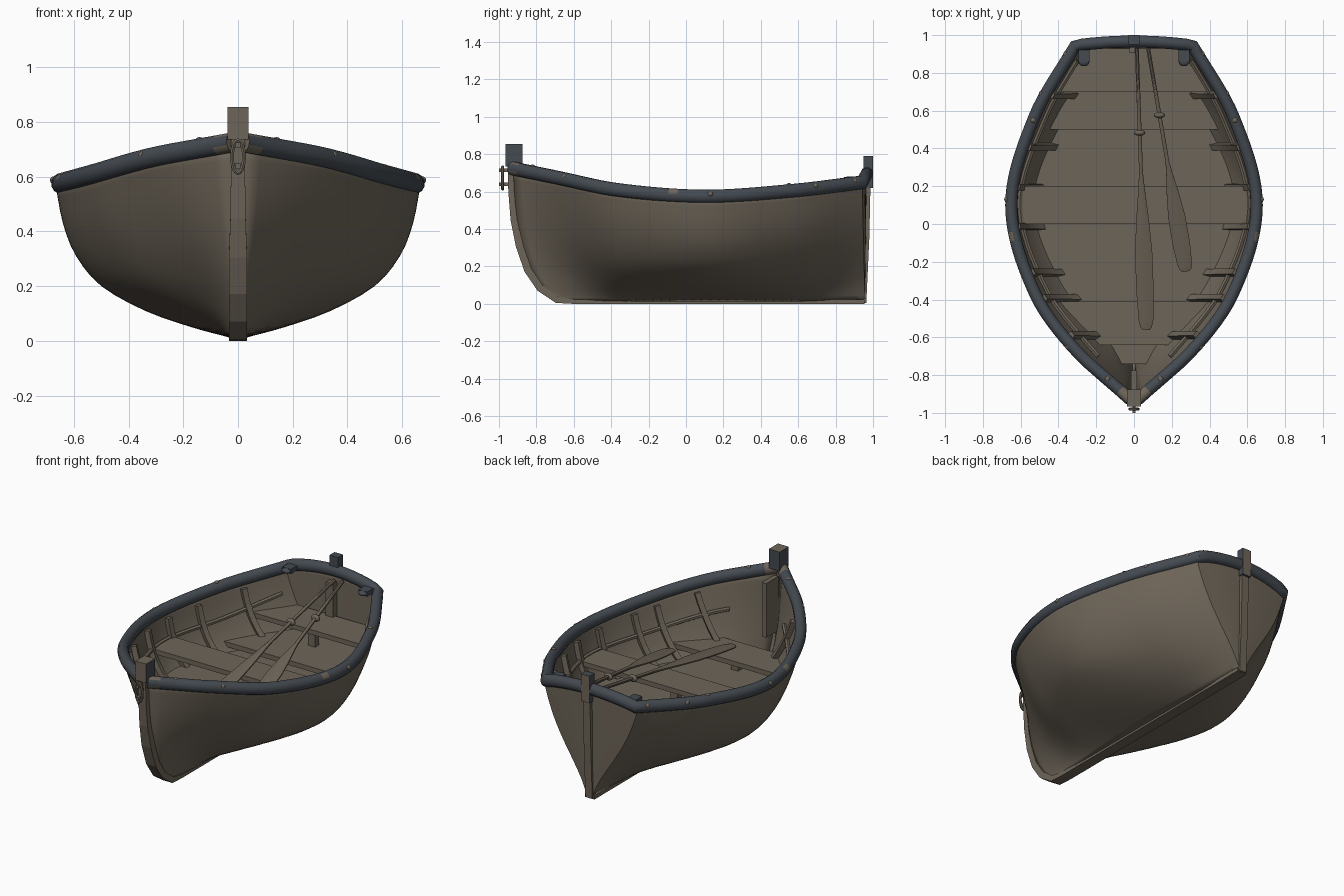
import bpy, bmesh, math
from mathutils import Vector as V

if "Cube" in bpy.data.objects:
    bpy.data.objects.remove(bpy.data.objects["Cube"])


def material(name, col):
    m = bpy.data.materials.new(name)
    m.diffuse_color = (*col, 1)
    m.use_nodes = True
    m.node_tree.nodes["Principled BSDF"].inputs["Base Color"].default_value = m.diffuse_color
    return m


WOOD = material("weathered wood", (0.155, 0.13, 0.099))
BLUE = material("slate blue paint", (0.058, 0.069, 0.083))


def finish(name, bm, mats, smooth=True, rule=None, recalc=True):
    if recalc:
        bmesh.ops.recalc_face_normals(bm, faces=bm.faces)
    me = bpy.data.meshes.new(name)
    if rule:
        bm.normal_update()
        for f in bm.faces:
            f.material_index = int(rule(f.calc_center_median(), f.normal))
    bm.to_mesh(me)
    bm.free()
    for m in mats:
        me.materials.append(m)
    ob = bpy.data.objects.new(name, me)
    bpy.context.collection.objects.link(ob)
    if smooth:
        bpy.ops.object.select_all(action='DESELECT')
        ob.select_set(True)
        bpy.context.view_layer.objects.active = ob
        bpy.ops.object.shade_smooth_by_angle(angle=math.radians(40))
    return ob


def box(name, c, size, mats=(WOOD,), rule=None):
    bm = bmesh.new()
    bmesh.ops.create_cube(bm, size=1)
    for v in bm.verts:
        v.co = V(c) + V([a * b for a, b in zip(v.co, size)])
    return finish(name, bm, mats, False, rule)


def ball(name, c, size, mat=WOOD):
    bm = bmesh.new()
    bmesh.ops.create_uvsphere(bm, u_segments=12, v_segments=8, radius=1)
    for v in bm.verts:
        v.co = V(c) + V([a * b for a, b in zip(v.co, size)])
    return finish(name, bm, [mat])


def sweep(name, path, radii, ref, n=8, mats=(WOOD,), closed=False, rule=None):
    """Sweep an oval (n=4: a rectangle) along a path; radii is one pair or a pair per point."""
    path = [V(p) for p in path]
    if not isinstance(radii, list):
        radii = [radii] * len(path)
    bm, rings, m = bmesh.new(), [], len(path)
    k = math.sqrt(2) if n == 4 else 1
    for i, p in enumerate(path):
        if closed:
            t = path[(i + 1) % m] - path[i - 1]
        else:
            t = path[min(i + 1, m - 1)] - path[max(i - 1, 0)]
        a = t.cross(V(ref)).normalized()
        b = a.cross(t).normalized()
        ra, rb = radii[i]
        rings.append([bm.verts.new(p + a * ra * k * math.cos(w) + b * rb * k * math.sin(w))
                      for w in [(j + 0.5) * 2 * math.pi / n for j in range(n)]])
    for i in range(m if closed else m - 1):
        r, s = rings[i], rings[(i + 1) % m]
        for j in range(n):
            bm.faces.new((r[j], r[(j + 1) % n], s[(j + 1) % n], s[j]))
    if not closed:
        bm.faces.new(rings[0])
        bm.faces.new(rings[-1])
    return finish(name, bm, mats, n > 4, rule)


def spline(ks, vs, k):
    """Smooth curve through values vs at knots ks."""
    i = max(0, min(len(ks) - 2, sum(1 for q in ks if q <= k) - 1))

    def slope(j):
        a, b = max(j - 1, 0), min(j + 1, len(ks) - 1)
        return (vs[b] - vs[a]) / (ks[b] - ks[a])
    h = ks[i + 1] - ks[i]
    s = (k - ks[i]) / h
    return (vs[i] * (2 * s**3 - 3 * s**2 + 1) + slope(i) * (h * (s**3 - 2 * s**2 + s))
            + vs[i + 1] * (3 * s**2 - 2 * s**3) + slope(i + 1) * (h * (s**3 - s**2)))


# Hull sections from bow to stern: half width and height, keel to sheer
U = [0, 0.13, 0.3, 0.55, 0.8, 1]
SECT = [
    [(.02, .012), (.02, .085), (.02, .17), (.02, .27), (.02, .40), (.02, .54), (.02, .725)],
    [(.03, .012), (.06, .075), (.10, .16), (.15, .26), (.205, .38), (.26, .52), (.31, .675)],
    [(.03, .012), (.12, .055), (.24, .12), (.36, .21), (.44, .32), (.50, .45), (.542, .61)],
    [(.03, .012), (.17, .05), (.34, .11), (.50, .20), (.592, .31), (.64, .43), (.668, .575)],
    [(.03, .012), (.11, .06), (.23, .13), (.35, .22), (.445, .33), (.505, .45), (.545, .605)],
    [(.02, .02), (.06, .11), (.12, .21), (.19, .32), (.25, .43), (.295, .54), (.33, .65)]]
SECT = [[V(p) for p in s] for s in SECT]
T = [j / 6 for j in range(7)]
STEM_Y = [-.70, -.78, -.835, -.875, -.905, -.92, -.93]


def hull_point(u, t):
    p = spline(T, [spline(U, [s[j] for s in SECT], u) for j in range(7)], t)
    y0 = spline(T, STEM_Y, t)
    return V((p.x, y0 + (0.957 - 0.015 * t - y0) * u, p.y))


def at_y(y, t):
    y0 = spline(T, STEM_Y, t)
    return hull_point(max(0, min(1, (y - y0) / (0.957 - 0.015 * t - y0))), t)


def inner_width(y, z):
    for i in range(41):
        p = at_y(y, i / 40)
        if p.z >= z:
            break
    return max(p.x - 0.022, 0.012)


def inset(y, t, d):
    """Point moved inward from the hull skin by d, and the lengthwise direction there."""
    along = (at_y(y + .02, t) - at_y(y - .02, t)).normalized()
    up = at_y(y, t + .02) - at_y(y, t - .02)
    return at_y(y, t) - along.cross(up).normalized() * d, along


def transom(s, t):
    """Point across the stern, s from -1 (port) to 1 (starboard)."""
    p = hull_point(1, t)
    f = 1 - s * s
    return V((p.x * s, p.y + 0.024 * t * f, p.z + 0.045 * t**4 * f))


def flip(p):
    return V((-p.x, p.y, p.z))


# Hull shell: port side, transom, starboard side as one skin
bm = bmesh.new()
ROWS, COLS = 18, 36
cols = []
for c in range(COLS + 1):
    cols.append([flip(hull_point(c / COLS, r / ROWS)) for r in range(ROWS + 1)])
for s in range(-3, 4):
    cols.append([transom(s / 4, r / ROWS) for r in range(ROWS + 1)])
for c in range(COLS, -1, -1):
    cols.append([hull_point(c / COLS, r / ROWS) for r in range(ROWS + 1)])
grid = [[bm.verts.new(p) for p in col] for col in cols]
for a, b in zip(grid, grid[1:]):
    for r in range(ROWS):
        bm.faces.new((a[r], a[r + 1], b[r + 1], b[r]))
hull = finish("hull", bm, [WOOD], recalc=False)
mod = hull.modifiers.new("thickness", 'SOLIDIFY')
mod.thickness, mod.offset = 0.018, -1


# Painted gunwale with bare wood at the bow and a worn patch on each side
def rail_point(u):
    p = hull_point(u, 1)
    return V((p.x - .018 * min(1, u * 12), p.y, p.z))


half = [rail_point(i / 40) for i in range(41)]
across = [transom(s / 6, 1) for s in range(5, -6, -1)]
sweep("gunwale", half + across + [flip(p) for p in reversed(half)], (0.033, 0.037), (0, 0, 1),
      12, (BLUE, WOOD), rule=lambda c, n: (abs(c.x) < 0.065 and c.y < 0)
      or (-0.11 < c.y < -0.05 and n.x * c.x > 0 and .2 < n.z < .9))

# Stem and keel, posts
sweep("stem_and_keel", [(0, -.935, .80), (0, -.93, .6), (0, -.918, .45), (0, -.89, .31),
      (0, -.845, .18), (0, -.78, .085), (0, -.69, .022), (0, -.6, .012), (0, .955, .012)],
      [(.02, .026), (.02, .026), (.02, .028)] + [(.02, .033)] * 3
      + [(.018, .033)] + [(.012, .033)] * 2, (1, 0, 0), 4)
box("stem_head", (0, -.92, .795), (.075, .09, .12), (WOOD, BLUE),
    lambda c, n: abs(n.x) > .5 or n.y > .5)
box("inner_stem", (0, -.835, .52), (.03, .12, .34))
sweep("stern_post", [(0, .95, .005), (0, .966, .35), (0, .973, .66)], (.014, .024), (1, 0, 0), 4)
box("stern_head", (0, .975, .705), (.06, .05, .17), (BLUE, WOOD), lambda c, n: n.y > .5)
box("stern_knee", (0, .93, .53), (.05, .05, .22))

# Mooring shackle on the stem
sweep("shackle", [(.022 * math.cos(a), -.98, .673 + .06 * math.sin(a))
      for a in [i * math.pi / 10 for i in range(20)]], (.008, .008), (0, 1, 0), 6, closed=True)
for z in (.715, .64):
    box("shackle_pin", (0, -.97, z), (.018, .06, .02))


# Floor and seats, cut to the inside width of the hull
def board(name, y0, y1, z, thick, n=8):
    bm = bmesh.new()
    ys = [y0 + (y1 - y0) * i / n for i in range(n + 1)]
    side = [V((inner_width(y, z), y, z)) for y in ys]
    f = bm.faces.new([bm.verts.new(p) for p in side + [flip(p) for p in reversed(side)]])
    ext = bmesh.ops.extrude_face_region(bm, geom=[f])
    for v in ext['geom']:
        if isinstance(v, bmesh.types.BMVert):
            v.co.z -= thick
            v.co.x *= 0.96
    finish(name, bm, [WOOD], False)


board("floor", -.74, .93, .255, .02, 20)
board("middle_thwart", 0, .2, .415, .03)
board("stern_platform", .5, .93, .31, .03)
board("stern_seat", .7, .93, .43, .03)
board("bow_seat", -.64, -.41, .35, .03)
for y, z in ((.1, .32), (.75, .35), (-.5, .27)):
    box("seat_support", (0, y, z), (.05, .04, .14))

# Ribs and stringers, both sides
for y in (.7, .42, .2, -.02, -.27, -.41, -.61):
    pts = [inset(y, .42 + .52 * i / 9, .03)[0] for i in range(10)]
    ref = inset(y, .7, 0)[1]
    for k in (1, -1):
        sweep("rib", [V((p.x * k, p.y, p.z)) for p in pts], (.018, .016),
              (ref.x * k, ref.y, ref.z), 4)
for k in (1, -1):
    pts = [inset(-.72 + 1.6 * i / 24, .8, .03)[0] for i in range(25)]
    sweep("stringer", [V((p.x * k, p.y, p.z)) for p in pts], (.014, .014), (0, 0, 1), 6)
    # Stern corner plates
    box("corner_plate", (k * .265, .905, .665), (.06, .09, .03), (BLUE,))
    ball("corner_plate_end", (k * .265, .86, .665), (.03, .025, .015), BLUE)
    # Bolts on the gunwale
    for y in (-.65, .13, .69, .9):
        p = at_y(y, 1)
        ball("bolt", (k * (p.x + .006), y, p.z + .012), (.014, .016, .014))
    for y in (-.82, .55):
        p = at_y(y, 1)
        ball("top_bolt", (k * (p.x - .018), y, p.z + .034), (.014, .014, .008))


# Oars resting on the thwart, handles up at the stern
def oar(tip, end, blade):
    tip, end = V(tip), V(end)
    length = (end - tip).length
    prof = [(0, .02), (.015, .032), (.06, .042), (.25, .05), (.5, .049), (.7, .036),
            (.9, .018), (1, .011)]
    path = [tip.lerp(end, f * blade / length) for f, w in prof]
    radii = [(w, .008 + .003 * f) for f, w in prof]
    sweep("oar", path + [end], radii + [(.011, .011)], (0, 0, 1), 8)
    ball("oar_collar", tip.lerp(end, .7), (.03, .016, .022))


oar((.065, -.56, .365), (.015, .93, .65), .85)
oar((.275, -.25, .40), (.075, .93, .66), .6)
